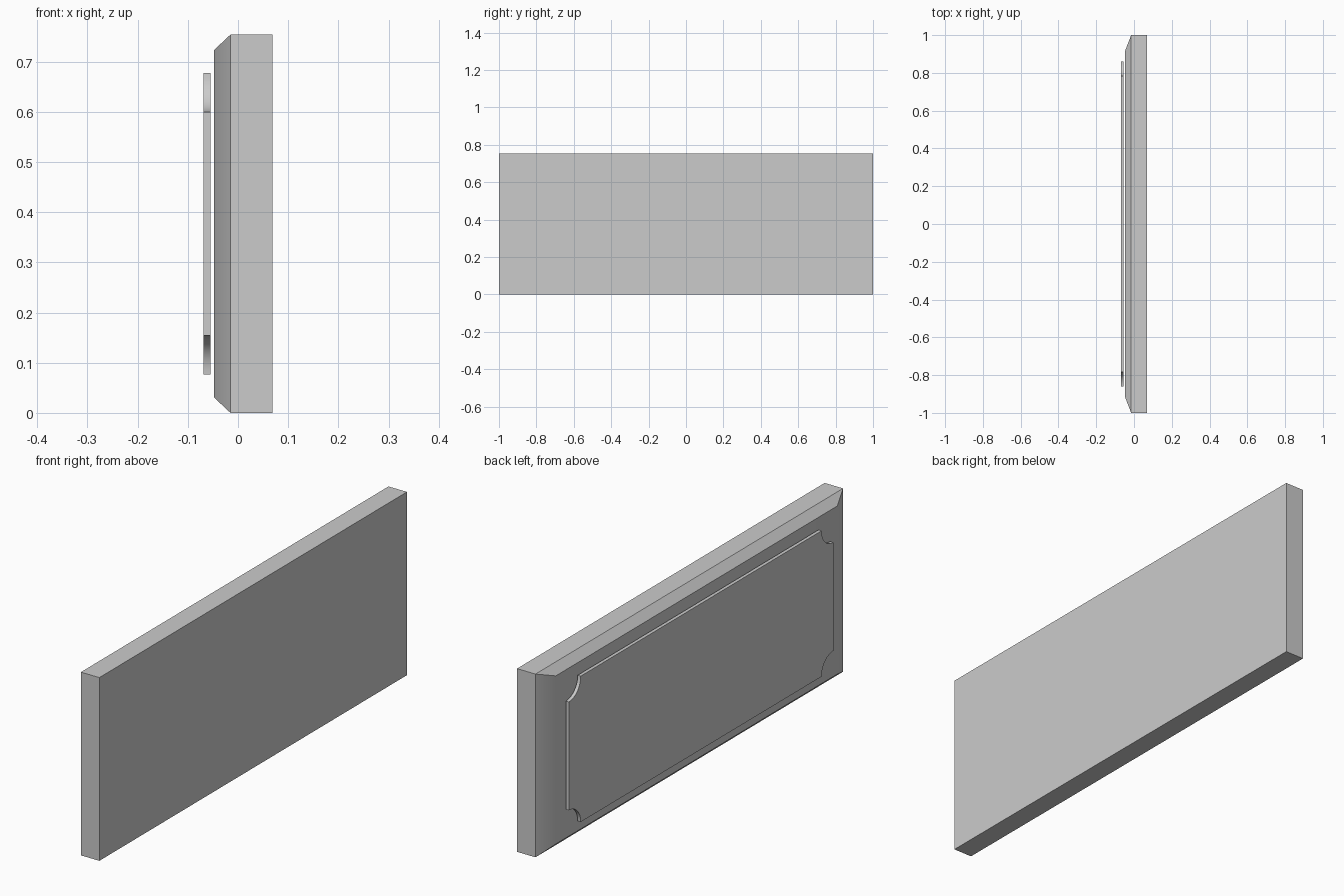
import bpy, bmesh
from math import sin, cos, pi, radians

if "Cube" in bpy.data.objects:
    bpy.data.objects.remove(bpy.data.objects["Cube"])


def loft(name, sections):
    """Join closed (y, z) outlines at successive x positions into a capped solid."""
    bm = bmesh.new()
    rings = [[bm.verts.new((x, y, z)) for y, z in outline] for x, outline in sections]
    n = len(rings[0])
    for a, b in zip(rings, rings[1:]):
        for i in range(n):
            j = (i + 1) % n
            bm.faces.new((a[i], a[j], b[j], b[i]))
    bm.faces.new(rings[0])
    bm.faces.new(rings[-1])
    bmesh.ops.recalc_face_normals(bm, faces=bm.faces[:])
    mesh = bpy.data.meshes.new(name)
    bm.to_mesh(mesh)
    bm.free()
    obj = bpy.data.objects.new(name, mesh)
    bpy.context.collection.objects.link(obj)
    bpy.ops.object.select_all(action='DESELECT')
    obj.select_set(True)
    bpy.context.view_layer.objects.active = obj
    bpy.ops.object.shade_smooth_by_angle(angle=radians(30))
    return obj


def rectangle(half_y, z0, z1):
    return [(-half_y, z0), (half_y, z0), (half_y, z1), (-half_y, z1)]


def scalloped(half_y, z0, z1, r, steps=12):
    """Rectangle with a concave quarter circle cut from each corner."""
    points = []
    for k, (y, z) in enumerate(rectangle(half_y, z0, z1)):
        for i in range(steps + 1):
            a = pi / 2 * (k + 1) - pi / 2 * i / steps
            points.append((y + r * cos(a), z + r * sin(a)))
    return points


# Slab with a bevelled face
HEIGHT = 0.754
loft("slab", [
    (0.069, rectangle(1.0, 0, HEIGHT)),
    (-0.015, rectangle(1.0, 0, HEIGHT)),
    (-0.048, rectangle(0.915, 0.031, HEIGHT - 0.031)),
])

# Thin raised panel with scalloped corners, set just off the bevelled face
panel = scalloped(0.86, 0.077, HEIGHT - 0.077, 0.077)
loft("scalloped_panel", [(-0.055, panel), (-0.069, panel)])
